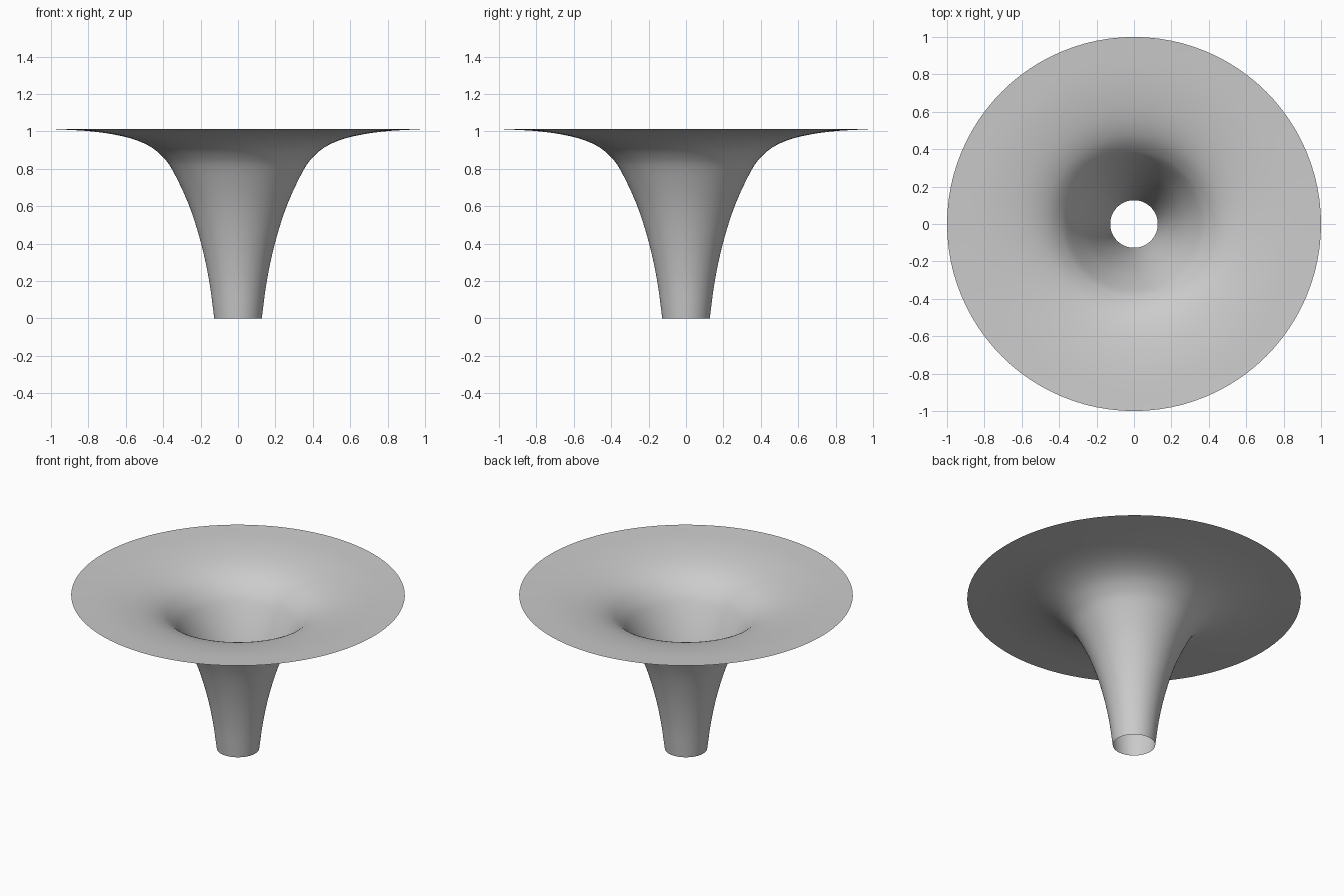
import bpy
import bmesh
import math
from mathutils import Vector

cube = bpy.data.objects.get("Cube")
if cube:
    bpy.data.objects.remove(cube, do_unlink=True)

SEGMENTS = 96
STEPS = 5

# Half profile of the funnel as (radius, height), from spout to rim
PROFILE = [(0.127, 0), (0.154, 0.2), (0.197, 0.4), (0.26, 0.6), (0.343, 0.78),
           (0.4, 0.862), (0.48, 0.925), (0.6, 0.97), (0.78, 1.0), (1.0, 1.013)]


def smooth_path(points, steps):
    """Catmull-Rom curve through the points."""
    pts = [Vector((r, 0, z)) for r, z in points]
    pts = [2 * pts[0] - pts[1]] + pts + [2 * pts[-1] - pts[-2]]
    path = []
    for a, b, c, d in zip(pts, pts[1:], pts[2:], pts[3:]):
        for i in range(steps):
            t = i / steps
            path.append(0.5 * (2 * b + (c - a) * t
                               + (2 * a - 5 * b + 4 * c - d) * t ** 2
                               + (3 * b - a - 3 * c + d) * t ** 3))
    return path + [pts[-2]]


# Open thin shell turned around the vertical axis
bm = bmesh.new()
verts = [bm.verts.new(p) for p in smooth_path(PROFILE, STEPS)]
edges = [bm.edges.new(pair) for pair in zip(verts, verts[1:])]
bmesh.ops.spin(bm, geom=verts + edges, cent=(0, 0, 0), axis=(0, 0, 1),
               angle=2 * math.pi, steps=SEGMENTS, use_merge=True)
bmesh.ops.remove_doubles(bm, verts=bm.verts, dist=0.0001)

# Face the shell upward and inward
bm.normal_update()
if sum(f.normal.z for f in bm.faces) < 0:
    bmesh.ops.reverse_faces(bm, faces=bm.faces)

mesh = bpy.data.meshes.new("funnel")
bm.to_mesh(mesh)
bm.free()
funnel = bpy.data.objects.new("funnel", mesh)
bpy.context.collection.objects.link(funnel)

# Plain grey material
grey = bpy.data.materials.new("light grey")
grey.use_nodes = True
color = (0.6, 0.6, 0.6, 1)
grey.diffuse_color = color
grey.node_tree.nodes["Principled BSDF"].inputs["Base Color"].default_value = color
mesh.materials.append(grey)

# Smooth shading
bpy.context.view_layer.objects.active = funnel
funnel.select_set(True)
bpy.ops.object.shade_smooth_by_angle(angle=math.radians(40))
